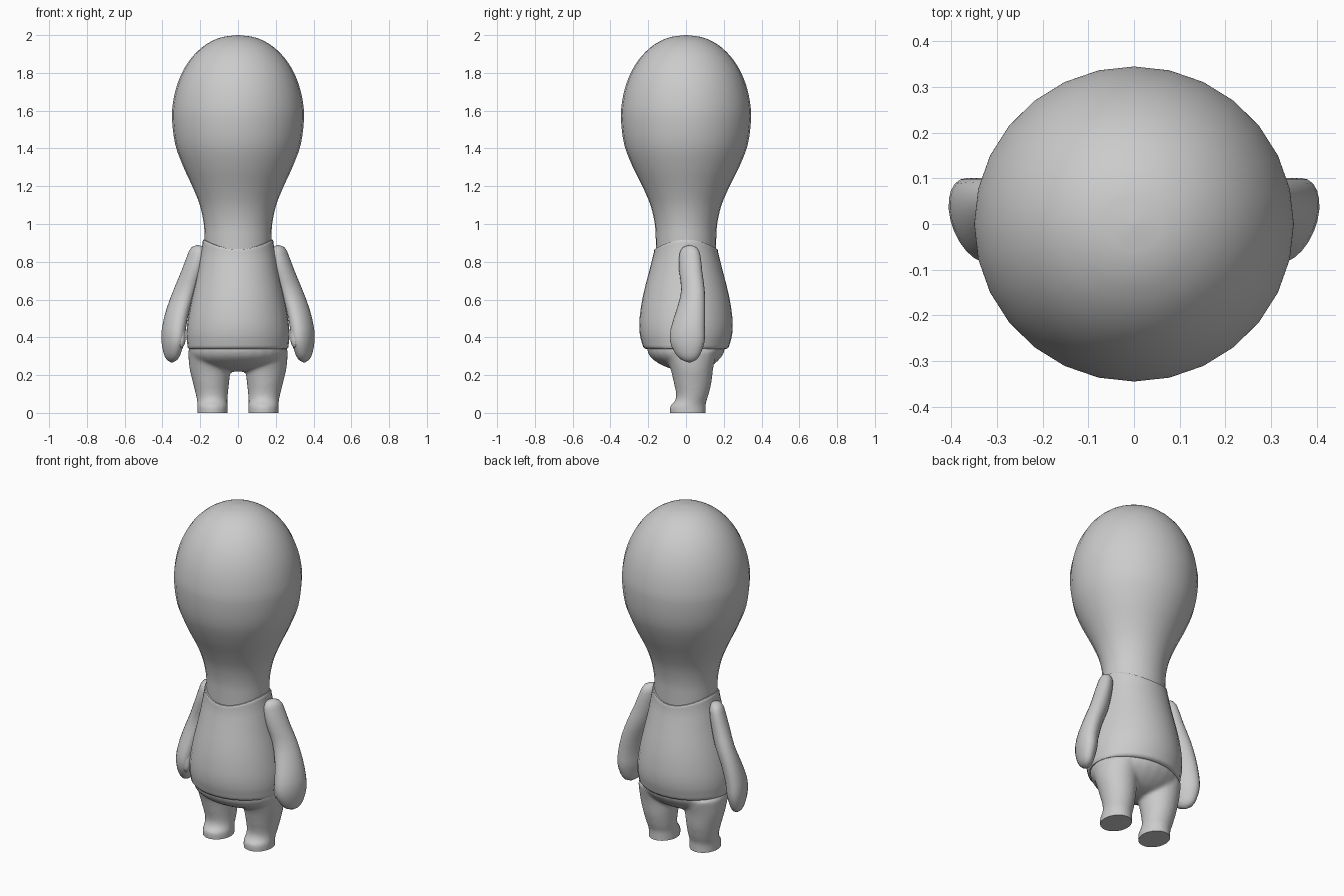
import bpy, bmesh, math
from mathutils import Vector

cube = bpy.data.objects.get("Cube")
if cube:
    bpy.data.objects.remove(cube, do_unlink=True)

grey = bpy.data.materials.new("plain grey")
grey.use_nodes = True
grey.diffuse_color = (0.6, 0.6, 0.6, 1)
grey.node_tree.nodes["Principled BSDF"].inputs["Base Color"].default_value = (0.6, 0.6, 0.6, 1)


def spline(keys, steps):
    """Smooth curve through rows of (cx, cy, z, rx, ry)."""
    rows = [Vector(k) for k in keys]
    out = []
    for i in range(len(rows) - 1):
        a, b = rows[i], rows[i + 1]
        before, after = rows[max(i - 1, 0)], rows[min(i + 2, len(rows) - 1)]
        span = abs(b[2] - a[2])
        ta = (b - before) * (span / max(abs(b[2] - before[2]), 1e-6))
        tb = (after - a) * (span / max(abs(after[2] - a[2]), 1e-6))
        for s in range(steps):
            t = s / steps
            out.append(a * (2*t**3 - 3*t*t + 1) + ta * (t**3 - 2*t*t + t)
                       + b * (3*t*t - 2*t**3) + tb * (t**3 - t*t))
    return out + [rows[-1]]


def loft(bm, keys, side=1, steps=3, segs=24, lift=None, skew=0):
    """Skin elliptical rings listed from top to bottom, capped at both ends."""
    rings = []
    for cx, cy, z, rx, ry in spline(keys, steps):
        ring = []
        for k in range(segs):
            a = math.tau * k / segs
            dy = ry * math.sin(a)
            dz = lift(z, a) if lift else 0
            x = side * (cx + skew * dy) + rx * math.cos(a)
            ring.append(bm.verts.new((x, cy + dy, z + dz)))
        rings.append(ring)
    for up, low in zip(rings, rings[1:]):
        for k in range(segs):
            n = (k + 1) % segs
            bm.faces.new((up[k], low[k], low[n], up[n]))
    bm.faces.new(rings[0])
    bm.faces.new(rings[-1][::-1])


def make(name, bm):
    mesh = bpy.data.meshes.new(name)
    bm.to_mesh(mesh)
    bm.free()
    mesh.materials.append(grey)
    obj = bpy.data.objects.new(name, mesh)
    bpy.context.collection.objects.link(obj)
    return obj


def activate(obj):
    bpy.ops.object.select_all(action='DESELECT')
    obj.select_set(True)
    bpy.context.view_layer.objects.active = obj


def smooth(obj):
    activate(obj)
    bpy.ops.object.shade_smooth_by_angle(angle=math.radians(45))


# Head: rounded dome tapering into the neck
dome = []
for i in range(9):
    a = math.radians(89 - 11 * i)
    r = math.cos(a) ** 0.94
    dome.append((0, 0, 1.56 + 0.44 * math.sin(a), 0.35 * r, 0.345 * r))
neck = [(0, 0, 1.42, 0.332, 0.327), (0, 0, 1.3, 0.288, 0.281), (0, 0, 1.2, 0.242, 0.231),
        (0, 0, 1.1, 0.202, 0.188), (0, 0, 1.0, 0.181, 0.165), (0, 0, 0.92, 0.177, 0.16),
        (0, 0, 0.8, 0.172, 0.156)]
bm = bmesh.new()
loft(bm, dome + neck, segs=28)
smooth(make("head", bm))

# Shirt: thin collar rising toward the shoulders
shirt = [(0, 0, 0.866, 0.165, 0.15), (0, 0, 0.867, 0.183, 0.166), (0, 0, 0.85, 0.188, 0.17),
         (0, 0, 0.75, 0.211, 0.195), (0, 0, 0.62, 0.242, 0.228), (0, 0, 0.5, 0.265, 0.246),
         (0, 0, 0.42, 0.273, 0.245), (0, 0, 0.36, 0.268, 0.23), (0, 0, 0.34, 0.262, 0.218),
         (0, 0, 0.337, 0.24, 0.19)]
bm = bmesh.new()
loft(bm, shirt, steps=2, segs=32,
     lift=lambda z, a: 0.05 * math.cos(a) ** 2 * max(0, min(1, (z - 0.72) / 0.13)))
smooth(make("shirt", bm))

# Arms with mitten hands turned slightly inward, and thumbs
arm = [(0.213, 0.02, 0.888, 0.006, 0.006), (0.215, 0.02, 0.877, 0.03, 0.036),
       (0.22, 0.02, 0.84, 0.044, 0.055), (0.245, 0.025, 0.75, 0.053, 0.061),
       (0.282, 0.037, 0.65, 0.058, 0.062), (0.317, 0.026, 0.55, 0.059, 0.075),
       (0.339, 0.01, 0.45, 0.06, 0.09), (0.344, 0.007, 0.38, 0.057, 0.092),
       (0.348, 0.01, 0.32, 0.044, 0.07), (0.349, 0.015, 0.283, 0.028, 0.042),
       (0.35, 0.018, 0.268, 0.006, 0.008)]
thumb = [(0.315, -0.03, 0.5, 0.01, 0.01), (0.306, -0.04, 0.45, 0.024, 0.03),
         (0.302, -0.048, 0.39, 0.025, 0.03), (0.303, -0.05, 0.355, 0.017, 0.022),
         (0.305, -0.05, 0.342, 0.004, 0.005)]
for label, side in (("left", 1), ("right", -1)):
    bm = bmesh.new()
    loft(bm, arm, side, steps=2, skew=0.25)
    smooth(make(label + "_arm", bm))
    bm = bmesh.new()
    loft(bm, thumb, side, steps=2, segs=12)
    smooth(make(label + "_thumb", bm))

# Hips and legs, blended into one skin
hips = [(0, 0, 0.39, 0.248, 0.2), (0, 0, 0.33, 0.26, 0.205), (0, 0, 0.285, 0.24, 0.178),
        (0, 0.01, 0.245, 0.18, 0.12), (0, 0.02, 0.224, 0.1, 0.06), (0, 0.02, 0.218, 0.01, 0.01)]
leg = [(0.15, 0.02, 0.33, 0.114, 0.145), (0.148, 0.03, 0.24, 0.11, 0.115),
       (0.143, 0.035, 0.16, 0.096, 0.1), (0.138, 0.033, 0.09, 0.084, 0.085),
       (0.136, 0.021, 0.055, 0.08, 0.085), (0.135, 0.01, 0.038, 0.081, 0.095),
       (0.135, 0.01, 0, 0.081, 0.095), (0.135, 0.01, -0.05, 0.081, 0.095)]
bm = bmesh.new()
loft(bm, hips)
for side in (1, -1):
    loft(bm, leg, side)
legs = make("hips_and_legs", bm)
activate(legs)
remesh = legs.modifiers.new("blend", 'REMESH')
remesh.mode = 'VOXEL'
remesh.voxel_size = 0.01
relax = legs.modifiers.new("relax", 'SMOOTH')
relax.iterations = 8
for name in ("blend", "relax"):
    bpy.ops.object.modifier_apply(modifier=name)

# Flat soles
bm = bmesh.new()
bm.from_mesh(legs.data)
bmesh.ops.bisect_plane(bm, geom=bm.verts[:] + bm.edges[:] + bm.faces[:],
                       plane_co=(0, 0, 0), plane_no=(0, 0, -1), clear_outer=True)
bmesh.ops.holes_fill(bm, edges=[e for e in bm.edges if e.is_boundary])
bmesh.ops.recalc_face_normals(bm, faces=bm.faces[:])
bm.to_mesh(legs.data)
bm.free()
smooth(legs)
